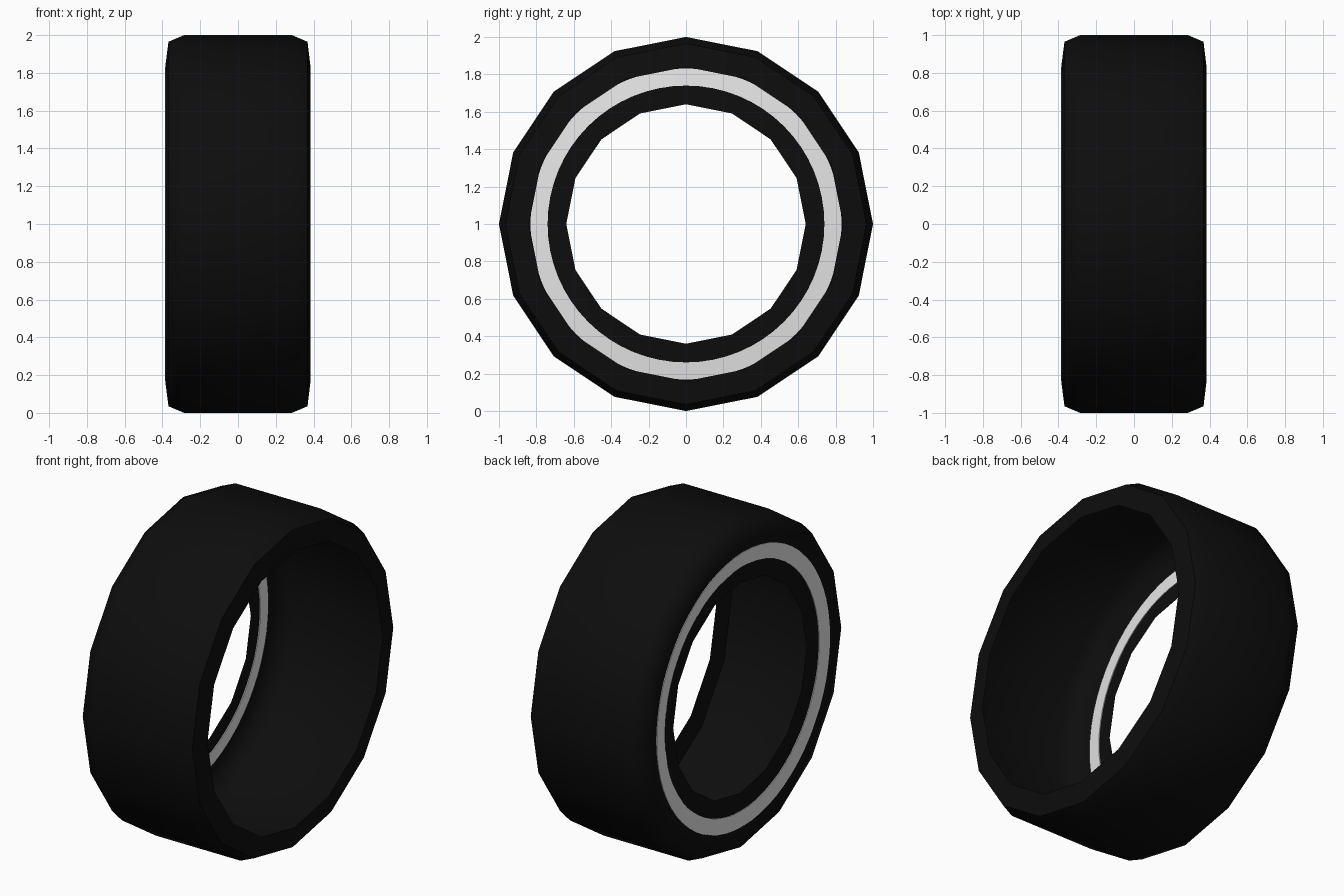
import bpy, bmesh, math

if "Cube" in bpy.data.objects:
    bpy.data.objects.remove(bpy.data.objects["Cube"])


def material(name, rgb):
    m = bpy.data.materials.new(name)
    m.diffuse_color = (*rgb, 1.0)
    m.use_nodes = True
    m.node_tree.nodes["Principled BSDF"].inputs["Base Color"].default_value = m.diffuse_color
    return m


def lathe(name, profile, sides, mat, closed, angle):
    """Spin an (x, radius) profile round the x axis at height z = 1."""
    bm = bmesh.new()
    rings = []
    for i in range(sides):
        a = 2 * math.pi * i / sides
        rings.append([bm.verts.new((x, r * math.sin(a), 1 + r * math.cos(a)))
                      for x, r in profile])
    n = len(profile)
    for i in range(sides):
        p, q = rings[i], rings[(i + 1) % sides]
        for j in range(n if closed else n - 1):
            k = (j + 1) % n
            bm.faces.new((p[j], p[k], q[k], q[j]))
    bm.normal_update()
    # make the outermost face point away from the axle
    f = max(bm.faces, key=lambda f: math.hypot(f.calc_center_median().y,
                                               f.calc_center_median().z - 1))
    c = f.calc_center_median()
    if f.normal.y * c.y + f.normal.z * (c.z - 1) < 0:
        bmesh.ops.reverse_faces(bm, faces=bm.faces[:])
    me = bpy.data.meshes.new(name)
    bm.to_mesh(me)
    bm.free()
    me.materials.append(mat)
    ob = bpy.data.objects.new(name, me)
    bpy.context.collection.objects.link(ob)
    bpy.ops.object.select_all(action='DESELECT')
    ob.select_set(True)
    bpy.context.view_layer.objects.active = ob
    bpy.ops.object.shade_smooth_by_angle(angle=math.radians(angle))
    return ob


black = material("rubber_black", (0.004, 0.004, 0.004))
white = material("stripe_white", (0.8, 0.8, 0.8))

# tyre shell: wide opening on +x, inward sidewall on -x
lathe("tyre", [(0.383, 0.84), (0.368, 0.965), (0.285, 1.0),
               (-0.285, 1.0), (-0.368, 0.965), (-0.383, 0.85),
               (-0.362, 0.64)], 16, black, False, 60)

# white sidewall band, showing on both faces of the thin sidewall
lathe("sidewall_band", [(-0.386, 0.832), (-0.377, 0.74),
                        (-0.368, 0.74), (-0.377, 0.832)], 64, white, True, 30)
